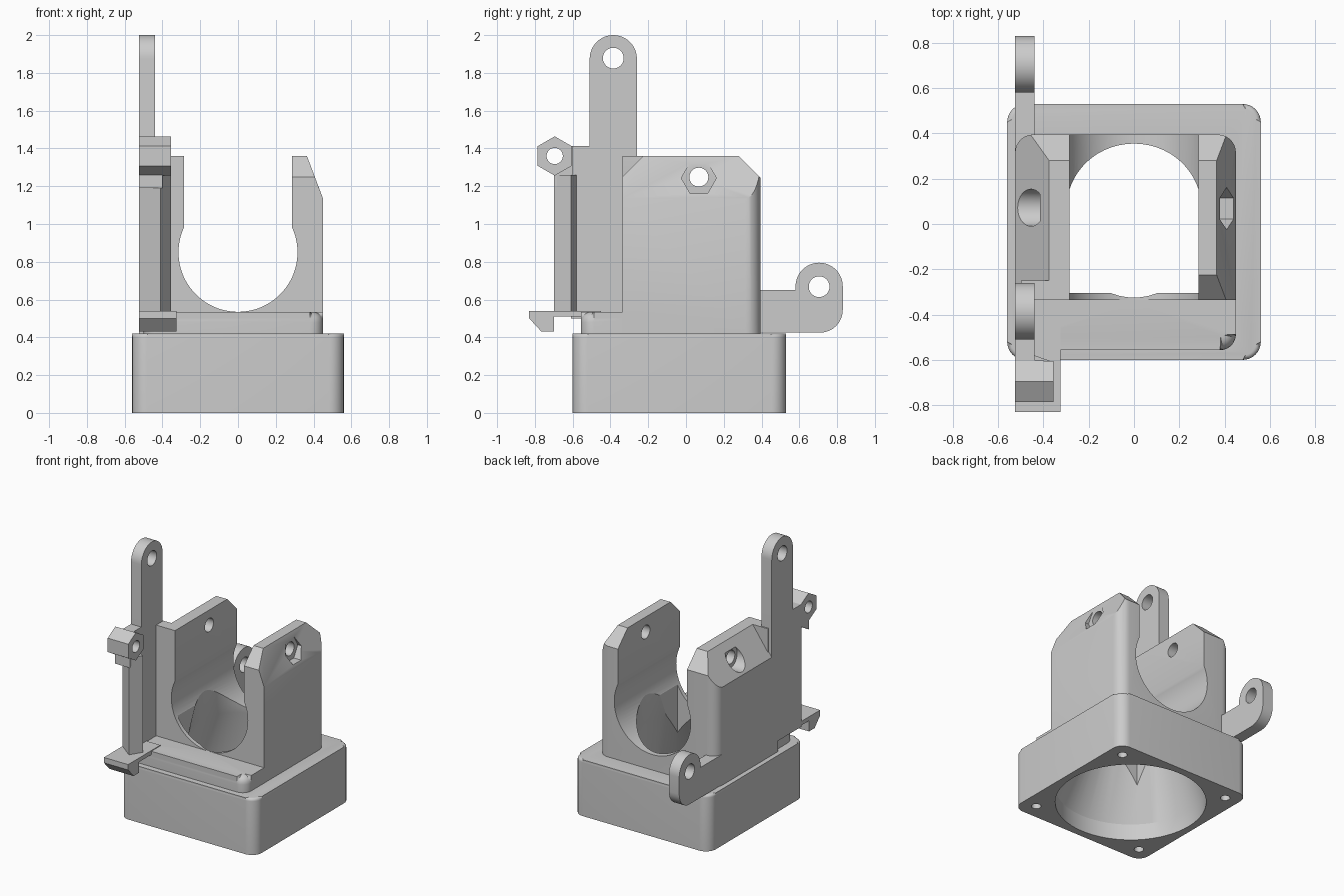
import bpy, bmesh, math

if "Cube" in bpy.data.objects:
    bpy.data.objects.remove(bpy.data.objects["Cube"])

grey = bpy.data.materials.new("plain grey")
grey.diffuse_color = (0.6, 0.6, 0.6, 1)
grey.use_nodes = True
grey.node_tree.nodes["Principled BSDF"].inputs["Base Color"].default_value = grey.diffuse_color


def make(name, bm):
    bmesh.ops.recalc_face_normals(bm, faces=bm.faces[:])
    mesh = bpy.data.meshes.new(name)
    bm.to_mesh(mesh)
    bm.free()
    mesh.materials.append(grey)
    ob = bpy.data.objects.new(name, mesh)
    bpy.context.collection.objects.link(ob)
    return ob


def prism(name, pts, axis, lo, hi, bevel=0):
    """Extrude a 2D outline: axis x takes (y,z), y takes (x,z), z takes (x,y)."""
    place = {"x": lambda a, b, t: (t, a, b),
             "y": lambda a, b, t: (a, t, b),
             "z": lambda a, b, t: (a, b, t)}[axis]
    bm = bmesh.new()
    low = [bm.verts.new(place(a, b, lo)) for a, b in pts]
    top = [bm.verts.new(place(a, b, hi)) for a, b in pts]
    n = len(pts)
    bm.faces.new(low)
    cap = bm.faces.new(top)
    for i in range(n):
        bm.faces.new((low[i], low[(i + 1) % n], top[(i + 1) % n], top[i]))
    if bevel:
        bmesh.ops.bevel(bm, geom=list(cap.edges), offset=bevel, segments=5,
                        profile=0.5, affect='EDGES')
    return make(name, bm)


def arc(cx, cy, r, a0, a1, n):
    return [(cx + r * math.cos(math.radians(a0 + (a1 - a0) * i / n)),
             cy + r * math.sin(math.radians(a0 + (a1 - a0) * i / n)))
            for i in range(n + 1)]


def circle(cx, cy, r, n=40, turn=0):
    return arc(cx, cy, r, turn, turn + 360, n)[:-1]


def rect(x0, x1, y0, y1):
    return [(x0, y0), (x1, y0), (x1, y1), (x0, y1)]


def round_rect(x0, x1, y0, y1, r):
    return (arc(x0 + r, y0 + r, r, 180, 270, 8) + arc(x1 - r, y0 + r, r, 270, 360, 8)
            + arc(x1 - r, y1 - r, r, 0, 90, 8) + arc(x0 + r, y1 - r, r, 90, 180, 8))


def combine(ob, other, op):
    mod = ob.modifiers.new(op, 'BOOLEAN')
    mod.operation, mod.object, mod.solver = op, other, 'EXACT'
    bpy.context.view_layer.objects.active = ob
    bpy.ops.object.modifier_apply(modifier=mod.name)
    bpy.data.objects.remove(other)


# Upper cradle: two walls with sloped shoulders
cradle = prism("cradle", [(-.525, .38), (.45, .38), (.45, 1.135), (.365, 1.36),
                          (-.375, 1.36), (-.525, 1.15)], "y", -.335, .395)
plan = arc(.37, .315, .08, 0, 90, 8) + arc(-.445, .315, .08, 90, 180, 8)
combine(cradle, prism("plan", plan + [(-.525, -.5), (.45, -.5)], "z", 0, 2), 'INTERSECT')
combine(cradle, prism("front_post", rect(-.5, -.2, .5, 1.36), "y", -.335, -.25), 'UNION')
combine(cradle, prism("back_chamfer", [(.275, 1.365), (.5, 1.14), (.5, 1.5), (.275, 1.5)],
                      "x", -1, 1), 'DIFFERENCE')
combine(cradle, prism("front_chamfer", [(-.22, 1.365), (-.5, 1.085), (-.5, 1.5), (-.22, 1.5)],
                      "x", 0, 1), 'DIFFERENCE')

# Fan base and front step
body = prism("body", round_rect(-.56, .56, -.6, .53, .08), "z", 0, .42, .02)
combine(body, prism("step", round_rect(-.5, .45, -.557, -.2, .07), "z", .38, .535, .055), 'UNION')
combine(body, cradle, 'UNION')

# Round opening with a slot above it
half = math.degrees(math.acos(.285 / .315))
slot = arc(0, .85, .315, 180 - half, 360 + half, 56) + [(.285, 2), (-.285, 2)]
combine(body, prism("slot", slot, "y", -.345, .8), 'DIFFERENCE')

# Air duct narrowing upwards from the round inlet
bm = bmesh.new()
rings = []
for z, c, r in ((-.05, -.035, .51), (.12, -.035, .51), (.535, .015, .34), (.78, .035, .30)):
    rings.append([bm.verts.new((x, y, z)) for x, y in circle(0, c, r, 64)])
bm.faces.new(rings[0])
bm.faces.new(rings[-1])
for a, b in zip(rings, rings[1:]):
    for i in range(64):
        j = (i + 1) % 64
        bm.faces.new((a[i], a[j], b[j], b[i]))
combine(body, make("duct", bm), 'DIFFERENCE')
combine(body, prism("duct_front", rect(-.284, .284, -.305, .08), "z", .3, .84), 'DIFFERENCE')

# Screw holes in the base
for sx in (-1, 1):
    for sy in (-1, 1):
        combine(body, prism("screw_hole", circle(sx * .453, -.035 + sy * .453, .033, 20),
                            "z", -.05, .3), 'DIFFERENCE')

# Cross bolt hole, head recess and nut pocket
combine(body, prism("bolt_hole", circle(.068, 1.248, .05), "x", -1, 1), 'DIFFERENCE')
combine(body, prism("head_recess", circle(.072, 1.248, .082), "x", -1, -.415), 'DIFFERENCE')
combine(body, prism("nut_pocket", circle(.068, 1.243, .093, 6), "x", .38, 1), 'DIFFERENCE')

# Tall front arm and low back arm, each with an eyelet
tall = prism("tall_arm", [(-.51, .5), (-.26, .5)] + arc(-.385, 1.875, .125, 0, 180, 24),
             "x", -.525, -.44)
combine(tall, prism("eyelet", circle(-.385, 1.878, .055), "x", -1, 0), 'DIFFERENCE')
back = prism("back_arm", [(.25, .425)] + arc(.71, .545, .12, -90, 0, 8)
             + arc(.705, .67, .125, 0, 180, 24) + [(.58, .65), (.25, .65)], "x", -.525, -.44)
combine(back, prism("eyelet", circle(.705, .668, .055), "x", -1, 0), 'DIFFERENCE')

# Side plate with its pointed front rib
plate = prism("side_plate", rect(-.61, -.3, .5, 1.412), "x", -.525, -.44)
rib = prism("front_rib", [(-.525, -.61), (-.41, -.70), (-.355, -.61), (-.44, -.58), (-.525, -.58)],
            "z", .52, 1.26)

# Hexagonal nut boss
boss = prism("nut_boss", circle(-.695, 1.36, .104, 6, 30) + [], "x", -.525, -.355)
combine(boss, prism("boss_web", [(-.7, 1.30), (-.7, 1.19), (-.6, 1.25), (-.6, 1.412), (-.64, 1.412)],
                    "x", -.525, -.40), 'UNION')
combine(boss, prism("boss_hole", circle(-.695, 1.36, .043), "x", -1, 0), 'DIFFERENCE')

# Hooked clip
clip = prism("clip", [(-.83, .54), (-.83, .50), (-.765, .43), (-.70, .43), (-.70, .51),
                      (-.45, .51), (-.45, .54)], "x", -.525, -.325)

for ob in (body, tall, back, plate, rib, boss, clip):
    bpy.ops.object.select_all(action='DESELECT')
    ob.select_set(True)
    bpy.context.view_layer.objects.active = ob
    bpy.ops.object.shade_smooth_by_angle(angle=math.radians(25))
